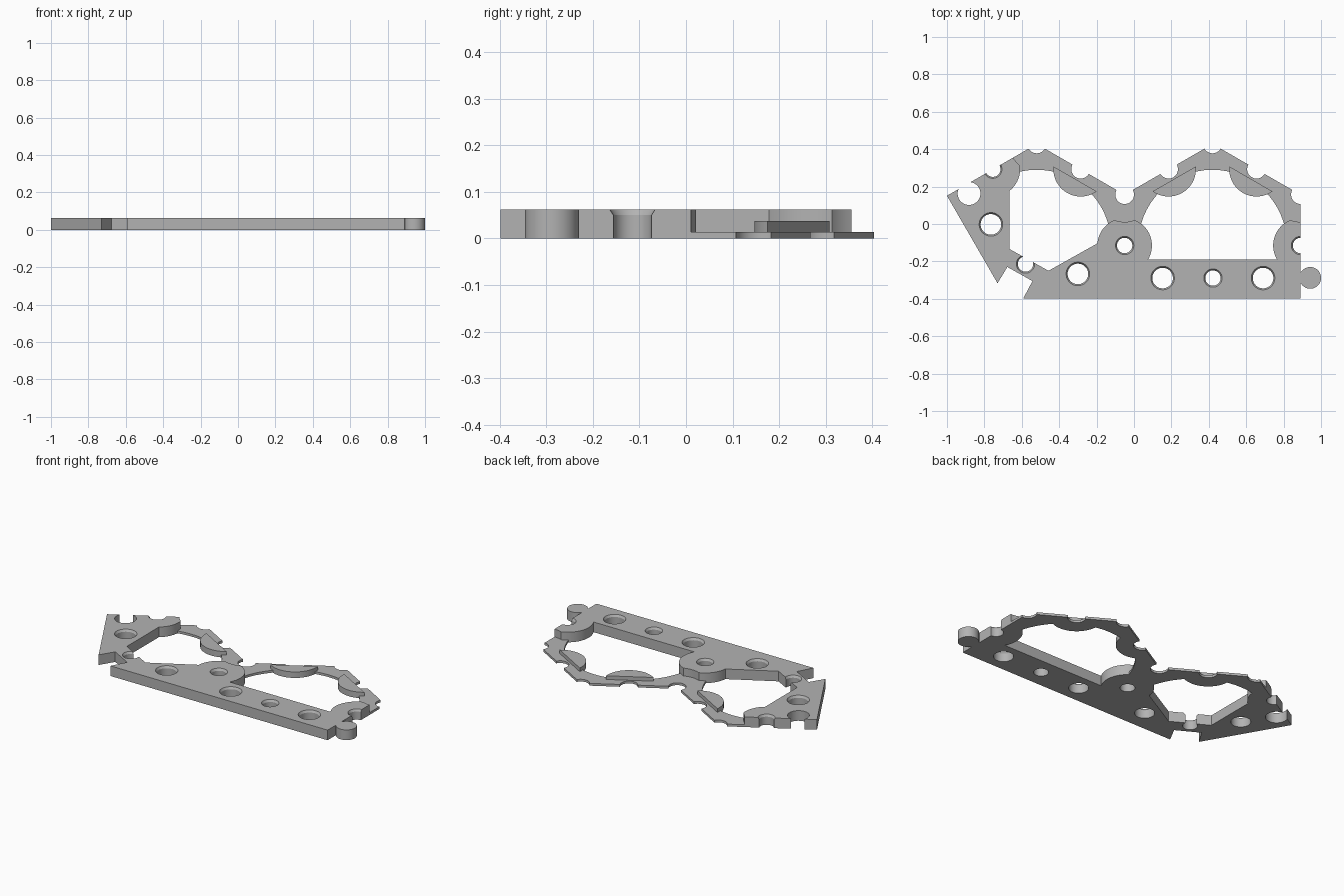
import bpy, bmesh
from math import cos, sin, acos, pi, radians

if "Cube" in bpy.data.objects:
    bpy.data.objects.remove(bpy.data.objects["Cube"], do_unlink=True)

grey = bpy.data.materials.new("plain grey")
grey.use_nodes = True
grey.diffuse_color = (0.45, 0.45, 0.45, 1)
grey.node_tree.nodes["Principled BSDF"].inputs["Base Color"].default_value = (0.45, 0.45, 0.45, 1)

TOP, RIM, TAB = 0.0625, 0.0143, 0.037   # plate, thin rim and tab heights
LOBE = 0.146                            # radius of the round lobes
HIGH, MID, LOW, LOBE_Y = 0.428, 0.293, 0.157, -0.115
XS = [-0.755 + 0.235 * i for i in range(8)]


def arc(x, y, r, start=0.013, sweep=2 * pi, n=64, closed=True):
    steps = n if closed else n - 1
    return [(x + r * cos(start + sweep * i / steps), y + r * sin(start + sweep * i / steps))
            for i in range(n)]


def stack(name, *sections):
    """Solid through outlines of equal point count, each given with its height."""
    bm = bmesh.new()
    loops = [[bm.verts.new((x, y, z)) for x, y in pts] for pts, z in sections]
    n = len(loops[0])
    for a, b in zip(loops, loops[1:]):
        for i in range(n):
            j = (i + 1) % n
            bm.faces.new((a[i], a[j], b[j], b[i]))
    bm.faces.new(loops[0])
    bm.faces.new(loops[-1])
    bmesh.ops.recalc_face_normals(bm, faces=bm.faces)
    mesh = bpy.data.meshes.new(name)
    bm.to_mesh(mesh)
    bm.free()
    mesh.materials.append(grey)
    ob = bpy.data.objects.new(name, mesh)
    bpy.context.collection.objects.link(ob)
    return ob


def prism(name, pts, z0, z1):
    return stack(name, (pts, z0), (pts, z1))


def combine(target, other, operation):
    other.hide_render = True
    mod = target.modifiers.new("cut", "BOOLEAN")
    mod.operation, mod.object, mod.solver = operation, other, "EXACT"
    bpy.context.view_layer.objects.active = target
    bpy.ops.object.modifier_apply(modifier=mod.name)
    bpy.data.objects.remove(other, do_unlink=True)


def cut_round(target, x, y, r, flare=0.0):
    combine(target, stack("cutter", (arc(x, y, r), -0.1), (arc(x, y, r), 0.05),
                          (arc(x, y, r + flare), TOP), (arc(x, y, r + flare), 0.1)), "DIFFERENCE")


# Thick plate: left wing, joint strip and bottom bar
plate = prism("base_plate", [
    (-1, 0.151), (-0.73, -0.317), (-0.677, -0.23), (-0.543, -0.305), (-0.592, -0.398),
    (0.89, -0.398), (0.89, -0.19), (-0.1, -0.19), (-0.1, -0.05), (-0.457, -0.25),
    (-0.665, -0.134), (-0.665, 0.3443)], 0, TOP)
for x, y in ((XS[0], MID), (XS[3], LOBE_Y), (XS[7], LOBE_Y)):
    combine(plate, prism("lobe", arc(x, y, LOBE), 0, TOP), "UNION")

# Trim lobes to the zigzag outer edge
combine(plate, prism("envelope", [
    (-1, 0.151), (XS[1], HIGH), (XS[3], LOW), (XS[5], HIGH), (XS[7], LOW),
    (XS[7], -0.5), (-0.624, -0.5)], -0.1, 0.1), "INTERSECT")

# Round clearances above the thin rim
for x, y in ((XS[1], HIGH), (XS[3], LOW), (XS[7], LOW)):
    cut_round(plate, x, y, LOBE)

# Countersunk holes: large, small and edge notches, then the round socket
for x, y, r in ((-0.765, -0.002, 0.055), (-0.3, -0.267, 0.055), (0.153, -0.289, 0.055),
                (0.69, -0.289, 0.055), (0.422, -0.289, 0.041), (XS[3], LOBE_Y, 0.041),
                (XS[7], LOBE_Y, 0.041), (XS[0], MID, 0.041), (-0.58, -0.214, 0.041)):
    cut_round(plate, x, y, r, 0.008)
cut_round(plate, -0.882, 0.163, 0.061)

# Connector knob with neck
combine(plate, prism("knob_neck", [(0.87, -0.32), (0.93, -0.32), (0.93, -0.256), (0.87, -0.256)],
                     0, TOP), "UNION")
combine(plate, prism("knob", arc(0.942, -0.288, 0.058), 0, TOP), "UNION")

# Thin zigzag rim with two large openings and edge notches
rim = prism("rim", [
    (-0.655, 0.35), (XS[1], HIGH), (XS[3], LOW), (XS[5], HIGH), (XS[7], LOW),
    (XS[7], -0.05), (-0.655, -0.05)], 0, RIM)
for x in (XS[1], XS[5]):
    cut_round(rim, x, -0.107, 0.397)
for x, y in zip(XS[1:], (HIGH, MID, LOW, MID, HIGH, MID, LOW)):
    cut_round(rim, x, y, 0.05)

# Raised crescent tabs inside the rim
half = acos(0.06 / LOBE)
for x, facing in ((XS[2], -120), (XS[4], -60), (XS[6], -120)):
    pts = arc(x, MID, LOBE, radians(facing) - half, 2 * half, 32, False)
    combine(rim, prism("tab", pts, 0, TAB), "UNION")

combine(plate, rim, "UNION")
plate.select_set(True)
bpy.context.view_layer.objects.active = plate
bpy.ops.object.shade_smooth_by_angle(angle=radians(25))
